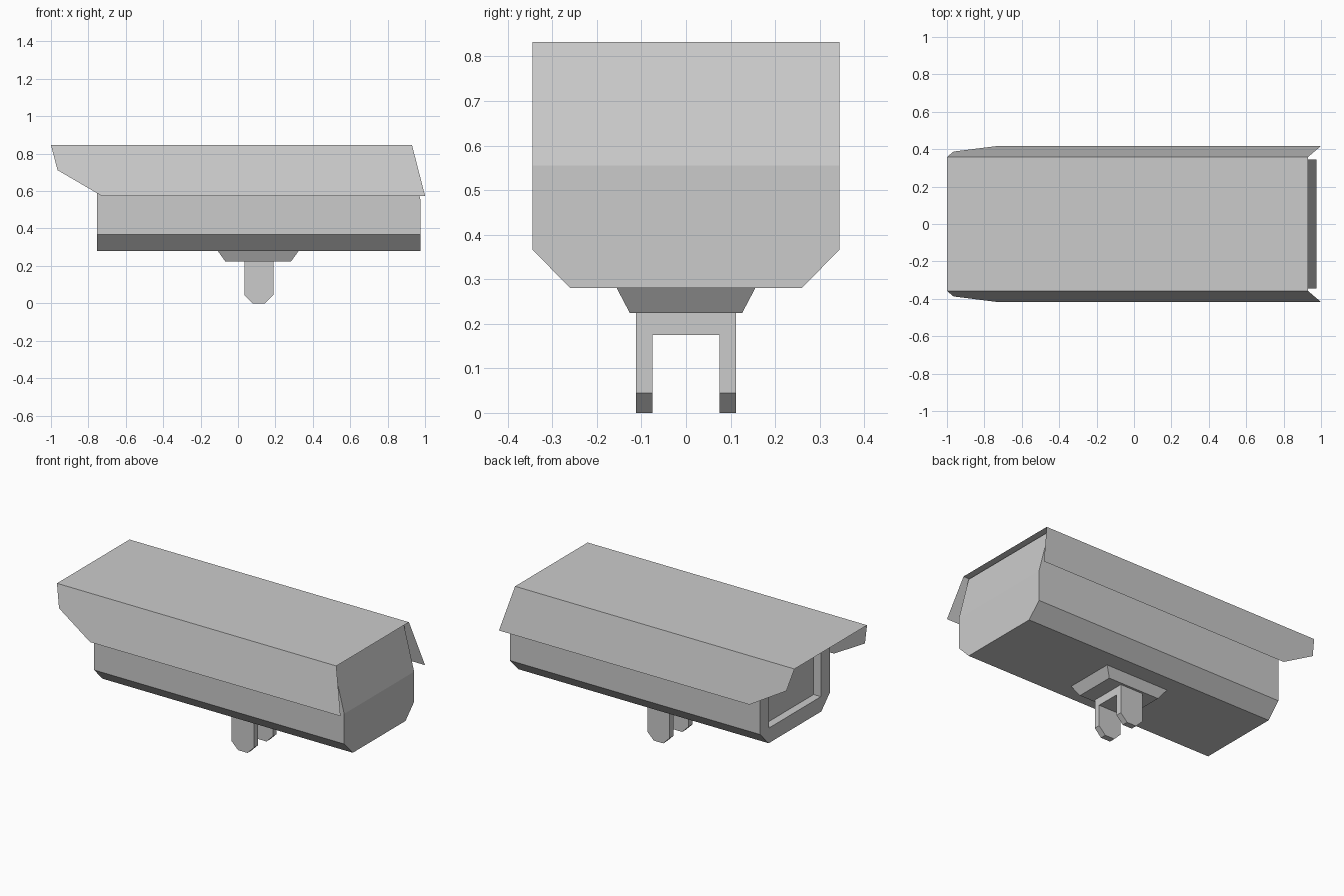
import bpy, bmesh
from mathutils import Vector

if "Cube" in bpy.data.objects:
    bpy.data.objects.remove(bpy.data.objects["Cube"])


def finish(name, bm):
    bmesh.ops.recalc_face_normals(bm, faces=bm.faces)
    me = bpy.data.meshes.new(name)
    bm.to_mesh(me)
    bm.free()
    ob = bpy.data.objects.new(name, me)
    bpy.context.collection.objects.link(ob)
    return ob


def extrude_yz(profile, x0, x1):
    """Prism along x from a y-z profile."""
    bm = bmesh.new()
    face = bm.faces.new([bm.verts.new((x0, y, z)) for y, z in profile])
    new = bmesh.ops.extrude_face_region(bm, geom=[face], use_keep_orig=True)["geom"]
    bmesh.ops.translate(bm, vec=(x1 - x0, 0, 0),
                        verts=[v for v in new if isinstance(v, bmesh.types.BMVert)])
    return bm


def mirrored(half):
    return half + [(-y, z) for y, z in reversed(half)]


# Housing: chamfered box whose rear leans forward above the bend
BEND = 0.555
bm = extrude_yz(mirrored([(0.26, 0.28), (0.345, 0.367), (0.345, BEND), (0.345, 0.832)]),
                -0.753, 0.975)
rear = [v for v in bm.verts if v.co.x > 0]
bmesh.ops.connect_verts(bm, verts=[v for v in rear if abs(v.co.z - BEND) < 1e-4])
for v in rear:
    if v.co.z > BEND + 0.01:
        v.co.x = 0.904
housing = finish("housing", bm)

# Recessed window in the lens end
cutter = finish("window_cutter", extrude_yz(mirrored([(0.255, 0.374), (0.255, 0.74)]), -0.85, -0.703))
cutter.hide_render = True
cutter.hide_set(True)
cut = housing.modifiers.new("window", 'BOOLEAN')
cut.operation = 'DIFFERENCE'
cut.solver = 'EXACT'
cut.object = cutter

# Sunshield: thin folded sheet, flat top with two flared sides
side = [(-1.0, 0.847), (-0.965, 0.712), (-0.73, 0.575), (1.0, 0.575), (0.93, 0.847)]
bm = bmesh.new()
tops = []
for s in (1, -1):
    vs = [bm.verts.new((x, s * (0.358 + (0.847 - z) * 0.217), z)) for x, z in side]
    bm.faces.new(vs)
    tops.append((vs[0], vs[-1]))
(a, b), (c, d) = tops
bm.faces.new((a, b, d, c))
bmesh.ops.recalc_face_normals(bm, faces=bm.faces)
finish("sunshield", bm)

# Mounting plate: tapered block under the housing
bm = bmesh.new()
bmesh.ops.create_cube(bm, size=1)
for v in bm.verts:
    top = v.co.z > 0
    v.co = Vector((0.108 + v.co.x * (0.434 if top else 0.352),
                   v.co.y * (0.312 if top else 0.252),
                   0.281 if top else 0.224))
finish("mounting_plate", bm)

# Forked bracket with clipped leg tips
bm = extrude_yz(mirrored([(0.075, 0.175), (0.075, 0), (0.112, 0), (0.112, 0.226)]), 0.034, 0.189)
tips = [e for e in bm.edges
        if all(v.co.z < 1e-5 for v in e.verts)
        and abs(e.verts[0].co.x - e.verts[1].co.x) < 1e-5]
bmesh.ops.bevel(bm, geom=tips, offset=0.045, segments=1, affect='EDGES')
finish("forked_bracket", bm)
